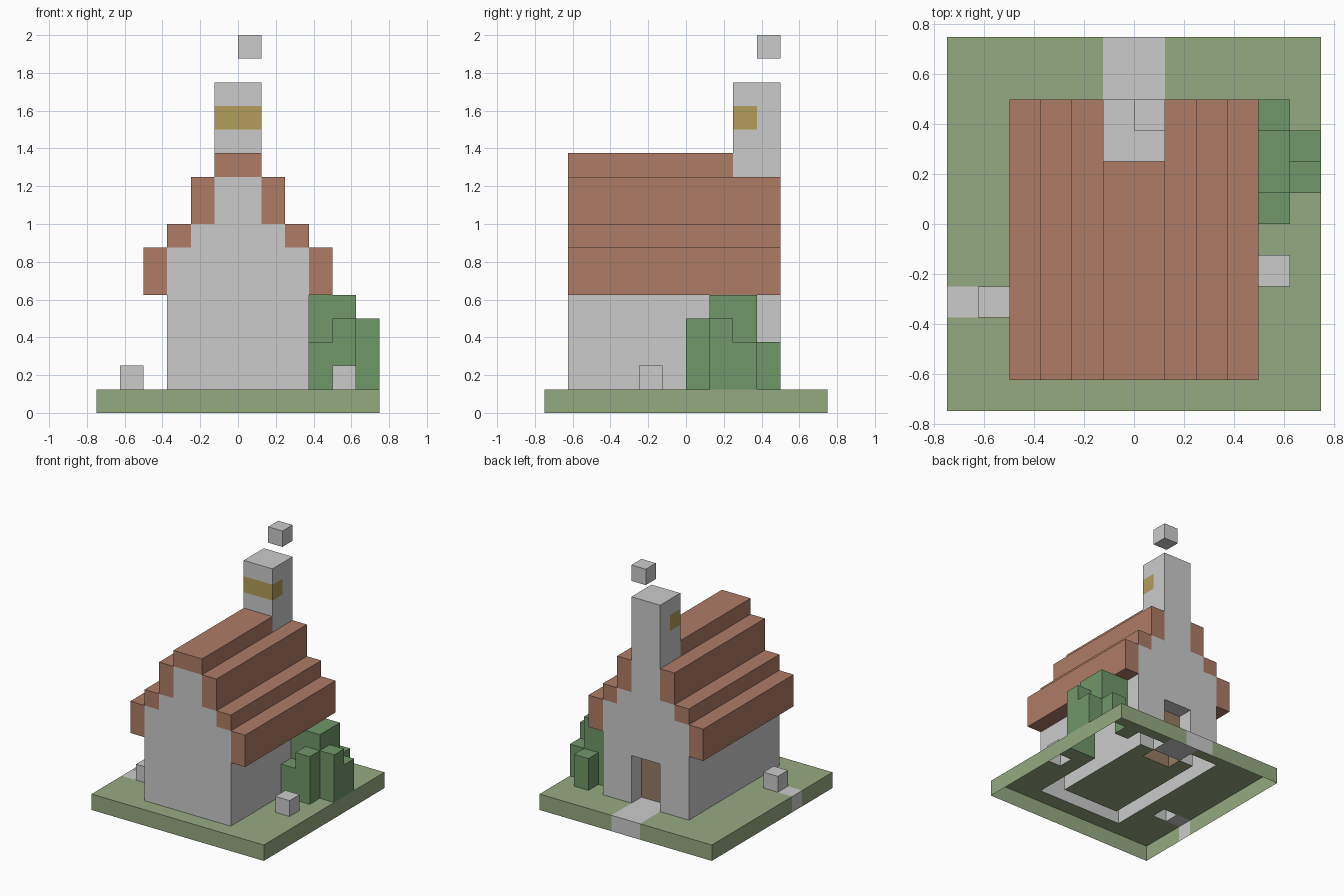
import bpy, bmesh
from itertools import product
from mathutils import Vector

if "Cube" in bpy.data.objects:
    bpy.data.objects.remove(bpy.data.objects["Cube"])

U = 0.125  # edge of one cube

def box(x0, x1, y0, y1, z0, z1):
    """Set of grid cells; upper limits are exclusive."""
    return set(product(range(x0, x1), range(y0, y1), range(z0, z1)))

def column(x, y, height):
    return box(x, x + 1, y, y + 1, 1, 1 + height)

parts = {}

# ground slab with a path to the door and a stepping stone
path = box(-1, 1, 3, 6, 0, 1)
stepping_stone = box(-6, -5, -3, -2, 0, 1)
parts["ground"] = box(-6, 6, -6, 6, 0, 1) - path - stepping_stone
parts["path"] = path
parts["stepping_stone"] = stepping_stone

# hollow house: side walls and two stepped gables, doorway at the back
walls = box(-3, 3, -5, 4, 1, 7) - box(-2, 2, -4, 3, 1, 7)
for y in (-5, 3):
    walls |= box(-2, 2, y, y + 1, 7, 8) | box(-1, 1, y, y + 1, 8, 10)
walls -= box(-1, 1, 3, 4, 1, 4)
parts["house_walls"] = walls
parts["door"] = box(-1, 1, 2, 3, 1, 4)

# stepped roof, mirrored left and right of the ridge
roof = box(-1, 1, -5, 2, 10, 11)
for x, z0, z1 in ((3, 5, 7), (2, 7, 8), (1, 8, 10)):
    roof |= box(x, x + 1, -5, 4, z0, z1) | box(-x - 1, -x, -5, 4, z0, z1)
parts["roof"] = roof

# chimney with a warm band, and a puff of smoke
band = box(-1, 1, 2, 3, 12, 13)
parts["chimney"] = box(-1, 1, 2, 4, 10, 14) - band
parts["chimney_band"] = band
parts["smoke_puff"] = box(0, 1, 3, 4, 15, 16)

# bush made of columns against the right wall
bush = set()
for x, y, h in ((3, 0, 2), (3, 1, 4), (3, 2, 4), (4, 0, 3), (4, 1, 4),
                (4, 2, 4), (4, 3, 2), (5, 1, 3), (5, 2, 2)):
    bush |= column(x, y, h)
parts["bush"] = bush

# loose rocks
parts["rock_right"] = column(4, -2, 1)
parts["rock_left"] = column(-5, -3, 1)

colours = {
    "ground": (0.30, 0.40, 0.22, 1),
    "bush": (0.16, 0.31, 0.14, 1),
    "roof": (0.42, 0.20, 0.13, 1),
    "door": (0.30, 0.20, 0.12, 1),
    "chimney_band": (0.45, 0.34, 0.10, 1),
}

solid = set().union(*parts.values())

def build(name, cells):
    """Skin the cells, leaving out faces against other cubes and the open underside."""
    bm = bmesh.new()
    verts = {}

    def vert(p):
        if p not in verts:
            verts[p] = bm.verts.new(Vector(p) * U)
        return verts[p]

    for c in sorted(cells):
        for axis, side in product(range(3), (0, 1)):
            n = list(c)
            n[axis] += 2 * side - 1
            if tuple(n) in solid or n[2] < 0:
                continue
            a, b = (axis + 1) % 3, (axis + 2) % 3
            quad = []
            for da, db in ((0, 0), (1, 0), (1, 1), (0, 1)):
                p = list(c)
                p[axis] += side
                p[a] += da
                p[b] += db
                quad.append(vert(tuple(p)))
            bm.faces.new(quad if side else quad[::-1])
    mesh = bpy.data.meshes.new(name)
    bm.to_mesh(mesh)
    bm.free()
    obj = bpy.data.objects.new(name, mesh)
    bpy.context.collection.objects.link(obj)
    if name in colours:
        mat = bpy.data.materials.new(name + "_colour")
        mat.diffuse_color = colours[name]
        mat.use_nodes = True
        mat.node_tree.nodes["Principled BSDF"].inputs["Base Color"].default_value = mat.diffuse_color
        mesh.materials.append(mat)

for name, cells in parts.items():
    build(name, cells)
